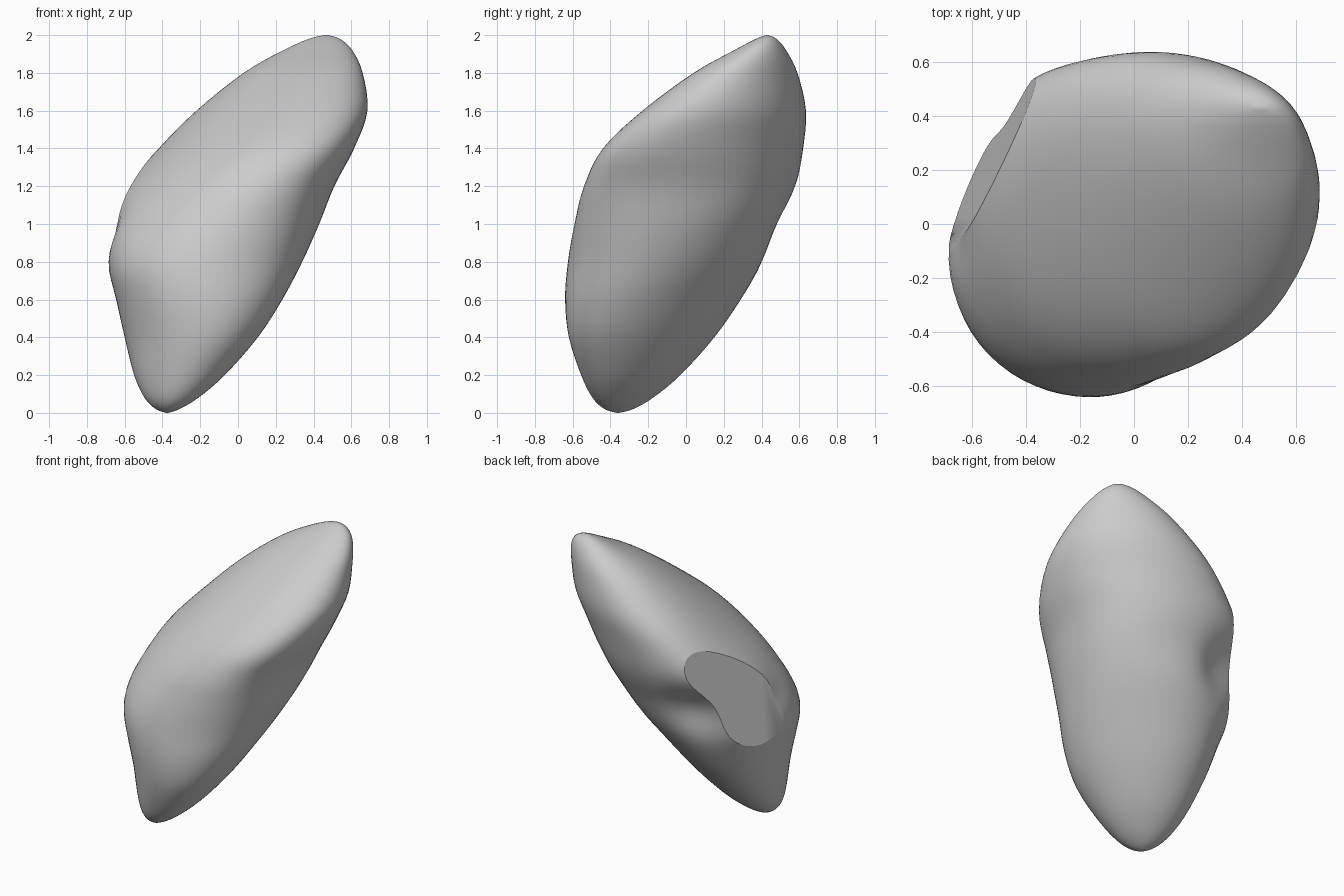
import bpy, bmesh, math
from mathutils import Vector

if "Cube" in bpy.data.objects:
    bpy.data.objects.remove(bpy.data.objects["Cube"])

# Outline rows: z, x-left, x-right, y-front, y-back, lean of the cross-section
ROWS = [
    (0.00, -.38, -.37, -.365, -.355, -.25),
    (0.02, -.435, -.31, -.43, -.28, -.25),
    (0.08, -.495, -.21, -.495, -.175, -.25),
    (0.20, -.55, -.07, -.555, -.03, -.25),
    (0.40, -.60, .105, -.62, .15, -.25),
    (0.60, -.645, .235, -.64, .29, -.22),
    (0.80, -.69, .34, -.625, .41, -.20),
    (1.00, -.67, .43, -.59, .49, -.22),
    (1.20, -.59, .51, -.54, .58, -.27),
    (1.40, -.42, .615, -.44, .62, -.31),
    (1.60, -.22, .685, -.23, .635, -.32),
    (1.80, .03, .66, .04, .59, -.30),
    (1.92, .24, .605, .255, .53, -.25),
    (1.98, .375, .54, .37, .48, -.2),
    (2.00, .455, .475, .425, .435, -.2),
]
SEGMENTS, STEPS = 64, 4


def catmull(a, b, c, d, t):
    return [0.5 * (2 * q + (r - p) * t + (2 * p - 5 * q + 4 * r - s) * t * t
                   + (3 * q - p - 3 * r + s) * t ** 3)
            for p, q, r, s in zip(a, b, c, d)]


def smooth_rows(rows):
    out, last = [], len(rows) - 1
    for i in range(last):
        quad = [rows[max(0, min(last, i + k))] for k in (-1, 0, 1, 2)]
        out += [catmull(*quad, j / STEPS) for j in range(STEPS)]
    return out + [list(rows[-1])]


def bell(z, centre, width):
    return math.exp(-((z - centre) / width) ** 2)


def fit(values, lo, hi):
    a, b = min(values), max(values)
    return [lo + (v - a) / (b - a) * (hi - lo) for v in values]


def section(row):
    z, xl, xr, yf, yb, lean = row
    phase = math.acos(lean)
    right = 0.20 * bell(z, 1.2, 0.4)        # fuller back right corner
    left = 0.11 * bell(z, 0.75, 0.3)        # fuller front left corner
    back = 0.14 * bell(z, 1.3, 0.35)        # fuller back left corner
    xs, ys = [], []
    for k in range(SEGMENTS):
        t = math.tau * k / SEGMENTS
        a, b = math.cos(t), math.cos(t - phase)
        s, d = (a + b) / 1.2, (b - a) / 1.6
        u = right * max(0, s) ** 2 - left * max(0, -s) ** 2
        w = back * max(0, d) ** 2
        xs.append(a + u - w)
        ys.append(b + u + w)
    return [Vector((x, y, z)) for x, y in zip(fit(xs, xl, xr), fit(ys, yf, yb))]


# Pebble body lofted through the cross-sections
bm = bmesh.new()
rings = [[bm.verts.new(p) for p in section(r)] for r in smooth_rows(ROWS)]
for lo, hi in zip(rings, rings[1:]):
    for k in range(SEGMENTS):
        n = (k + 1) % SEGMENTS
        bm.faces.new((lo[k], lo[n], hi[n], hi[k]))
bm.faces.new(rings[0][::-1])
bm.faces.new(rings[-1])

# Soft dents at the two ends of the broken patch
normal = Vector((-.92, .357, .14)).normalized()
DENTS = [(Vector((-.40, .50, .98)), Vector((.53, -.85, 0)), .08, .20),
         (Vector((-.67, -.03, .95)), Vector((1, 0, 0)), .03, .12)]
for v in bm.verts:
    for centre, direction, depth, radius in DENTS:
        v.co += direction * depth * bell((v.co - centre).length, 0, radius)

# Flat broken patch on the back left side
bmesh.ops.bisect_plane(
    bm, geom=bm.verts[:] + bm.edges[:] + bm.faces[:], dist=1e-5,
    plane_co=normal * 0.715, plane_no=normal, clear_outer=True)
rim = [e for e in bm.edges if e.is_boundary]
bmesh.ops.holes_fill(bm, edges=rim, sides=0)
bmesh.ops.recalc_face_normals(bm, faces=bm.faces[:])

mesh = bpy.data.meshes.new("pebble_body")
bm.to_mesh(mesh)
bm.free()
body = bpy.data.objects.new("pebble_body", mesh)
bpy.context.collection.objects.link(body)
bpy.context.view_layer.objects.active = body
body.select_set(True)
bpy.ops.object.shade_smooth_by_angle(angle=math.radians(25))
